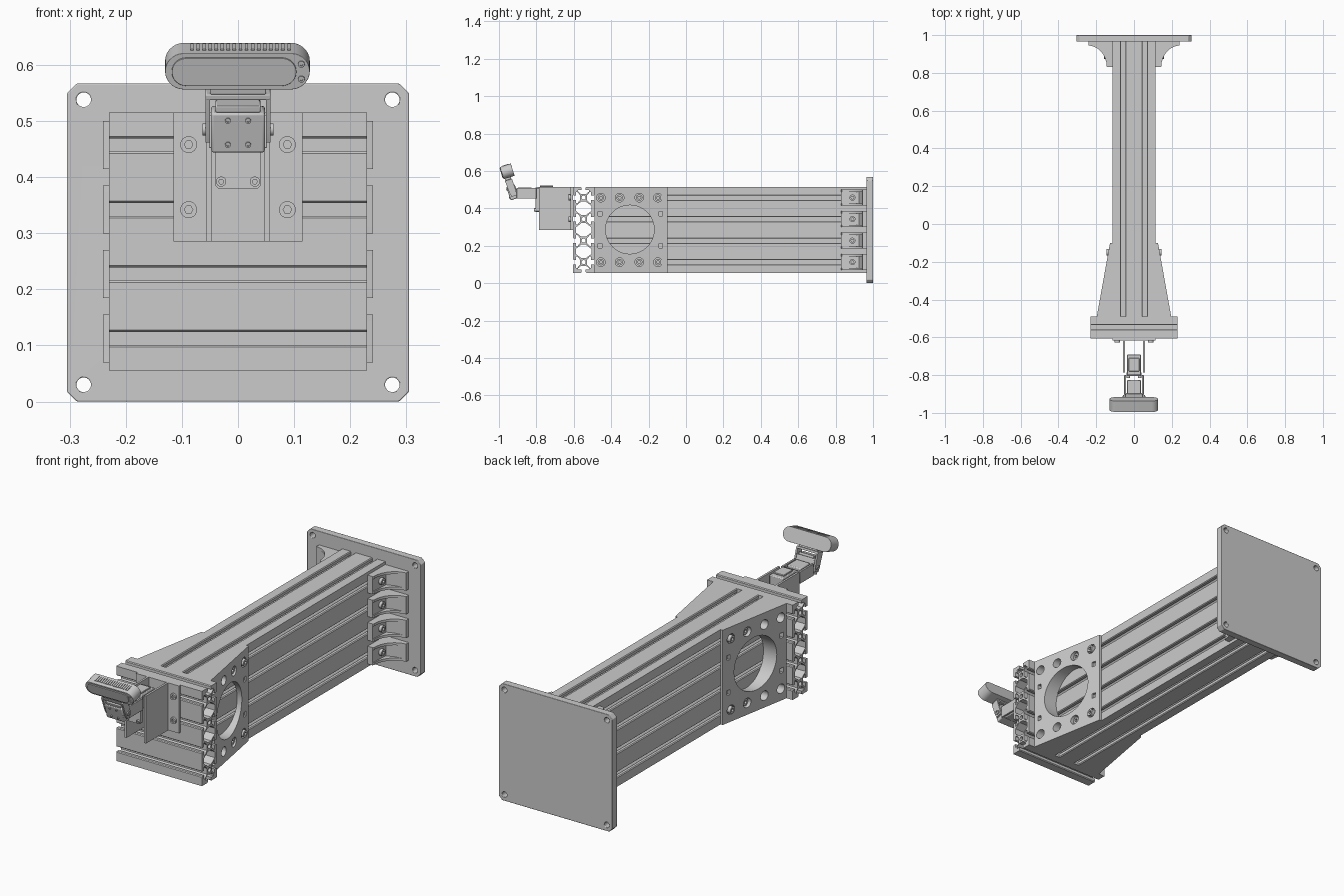
import bpy, bmesh
from math import sin, cos, pi, radians
from mathutils import Matrix, Vector

if "Cube" in bpy.data.objects:
    bpy.data.objects.remove(bpy.data.objects["Cube"])

COL = bpy.context.scene.collection
AXES = {'x': ((0, 1, 0), (0, 0, 1), (1, 0, 0)),
        'y': ((1, 0, 0), (0, 0, 1), (0, -1, 0)),
        'z': ((1, 0, 0), (0, 1, 0), (0, 0, 1))}


def smooth(ob):
    bpy.ops.object.select_all(action='DESELECT')
    ob.select_set(True)
    bpy.context.view_layer.objects.active = ob
    bpy.ops.object.shade_smooth_by_angle(angle=radians(30))


def bake(ob):
    """Return the evaluated mesh of an object"""
    dg = bpy.context.evaluated_depsgraph_get()
    return bpy.data.meshes.new_from_object(ob.evaluated_get(dg))


def prism(name, loops, a, b, axis, bevel=0, segs=2, pose=None):
    """Extrude 2D loops (outline first, then holes) from a to b along an axis"""
    cu = bpy.data.curves.new(name, 'CURVE')
    cu.dimensions, cu.fill_mode, cu.extrude = '2D', 'BOTH', abs(b - a) / 2
    for pts in loops:
        s = cu.splines.new('POLY')
        s.points.add(len(pts) - 1)
        for p, (u, v) in zip(s.points, pts):
            p.co = (u, v, 0, 1)
        s.use_cyclic_u = True
    tmp = bpy.data.objects.new(name + "_tmp", cu)
    COL.objects.link(tmp)
    me = bake(tmp)
    bpy.data.objects.remove(tmp)
    rot = Matrix([Vector(c) for c in AXES[axis]]).transposed().to_4x4()
    shift = Vector([(a + b) / 2 if k == axis else 0 for k in 'xyz'])
    me.transform(Matrix.Translation(shift) @ rot)
    if pose:
        me.transform(pose)
    bm = bmesh.new()
    bm.from_mesh(me)
    bmesh.ops.remove_doubles(bm, verts=bm.verts, dist=1e-5)
    bmesh.ops.recalc_face_normals(bm, faces=bm.faces)
    bm.to_mesh(me)
    bm.free()
    ob = bpy.data.objects.new(name, me)
    COL.objects.link(ob)
    if bevel:
        m = ob.modifiers.new("bevel", 'BEVEL')
        m.width, m.segments, m.limit_method = bevel, segs, 'ANGLE'
        m.angle_limit = radians(40)
    smooth(ob)
    return ob


def circle(u, v, r, n=24):
    return [(u + r * cos(2 * pi * i / n), v + r * sin(2 * pi * i / n)) for i in range(n)]


def rect(u0, u1, v0, v1, c=0):
    if not c:
        return [(u0, v0), (u1, v0), (u1, v1), (u0, v1)]
    return [(u0 + c, v0), (u1 - c, v0), (u1, v0 + c), (u1, v1 - c),
            (u1 - c, v1), (u0 + c, v1), (u0, v1 - c), (u0, v0 + c)]


def box(name, x, y, z, bevel=0, pose=None):
    return prism(name, [rect(*x, *y)], *z, 'z', bevel, 2, pose)


def bolt(name, u, v, r, a, b, axis, pose=None):
    """Socket-head bolt: a ring with a recessed floor, head facing b"""
    prism(name, [circle(u, v, r), circle(u, v, r * .5, 6)], a, b, axis, pose=pose)
    prism(name + "_floor", [circle(u, v, r * .6, 12)], a, a + (b - a) * .4, axis, pose=pose)


# T-slot extrusion section made of square cells
P = .115
ZC = [.1125 + P * i for i in range(4)]
HALF_SLOT = [(-.015, 0), (-.0115, .004), (-.0115, .017), (-.03, .017), (-.03, .024), (-.014, .038)]
SLOT = HALF_SLOT + [(-t, d) for t, d in reversed(HALF_SLOT)]
VOID = [(.041, .014), (.012, .036), (-.012, .036), (-.041, .014),
        (-.041, -.014), (-.012, -.036), (.012, -.036), (.041, -.014)]


def extrusion_section(nu, nv, cu, cv):
    u0, v0 = cu - nu * P / 2, cv - nv * P / 2
    u1, v1 = u0 + nu * P, v0 + nv * P
    out = []
    for (x, y), (tx, ty), n in (((u0, v0), (1, 0), nu), ((u1, v0), (0, 1), nv),
                                ((u1, v1), (-1, 0), nu), ((u0, v1), (0, -1), nv)):
        out.append((x, y))
        for i in range(n):
            for t, d in SLOT:
                s = (i + .5) * P + t
                out.append((x + tx * s - ty * d, y + ty * s + tx * d))
    loops = [out]
    for i in range(nu):
        for j in range(nv):
            u, v = u0 + (i + .5) * P, v0 + (j + .5) * P
            loops.append(circle(u, v, .011, 16))
            if j < nv - 1:
                loops.append([(u + a, v + P / 2 + b) for a, b in VOID])
            if i < nu - 1:
                loops.append([(u + P / 2 + b, v + a) for a, b in VOID])
    return loops


prism("main_column", extrusion_section(2, 4, 0, .285), -.49, .965, 'y')
prism("cross_beam", extrusion_section(1, 4, -.5475, .285), -.23, .23, 'x')

# Base plate with four countersunk holes
corners = [(sx * .275, z) for sx in (-1, 1) for z in (.03, .538)]
prism("base_plate", [rect(-.305, .305, 0, .567, .018)] + [circle(x, z, .013) for x, z in corners],
      .965, 1, 'y', .006)

for sx, side in ((-1, "left"), (1, "right")):
    # Corner brackets joining column and base plate
    curve = [(.245 - .1 * cos(a), .835 + .11 * sin(a)) for a in [i * pi / 16 for i in range(9)]]
    wall = [(sx * x, y) for x, y in [(.115, .965), (.115, .83), (.14, .83)] + curve[:-1] + [(.241, .945), (.241, .965)]]
    for i, z in enumerate(ZC):
        n = f"{side}_bracket_{i}"
        for dz in (-.043, .031):
            prism(n + "_wall", [wall], z + dz, z + dz + .012, 'z')
        foot = [(.115, .965), (.115, .83), (.14, .83), (.142, .86), (.148, .925),
                (.185, .938), (.241, .945), (.241, .965)]
        prism(n + "_foot", [[(sx * x, y) for x, y in foot]], z - .032, z + .032, 'z')
        bolt(n + "_bolt", .89, z, .016, sx * .14, sx * .158, 'x')

    # Wedge gusset with large round opening and counterbores
    tri = [(sx * .115, -.49), (sx * .197, -.49), (sx * .127, -.1), (sx * .115, -.1)]
    wedge = prism(f"{side}_wedge_gusset", [tri], .055, .515, 'z')
    ys = (-.455, -.355, -.25, -.15)
    cutters = [prism("cutter", [circle(-.3, .287, .13, 64)], sx * .1, sx * .25, 'x')]
    cutters += [prism("cutter", [circle(y, z, .023)], sx * .124, sx * .25, 'x')
                for y in ys for z in (ZC[0], ZC[3])]
    cutters += [prism("cutter", [rect(y - .01, y + .01, z - .012, z + .012)], sx * .123, sx * .25, 'x')
                for y in (-.46, -.135) for z in (.2, .37)]
    for c in cutters:
        c.hide_render = True
        m = wedge.modifiers.new("cut", 'BOOLEAN')
        m.operation, m.object, m.solver = 'DIFFERENCE', c, 'EXACT'
    bpy.context.view_layer.update()
    me = bake(wedge)
    wedge.modifiers.clear()
    wedge.data = me
    for c in cutters:
        bpy.data.objects.remove(c)
    smooth(wedge)
    for y in ys:
        for z in (ZC[0], ZC[3]):
            bolt(f"{side}_gusset_bolt", y, z, .017, sx * .12, sx * .145, 'x')

    # Cheek of the front bracket
    box(f"{side}_cheek", sorted((sx * .047, sx * .057)), (-.787, -.615), (.285, .515))
    for z in (.342, .458):
        bolt(f"{side}_flange_bolt", sx * .088, z, .015, -.615, -.627, 'y')

# Front bracket back plate
prism("bracket_plate", [rect(-.115, .115, .285, .515)], -.617, -.605, 'y')

# Pan joint carried between the cheeks
box("pan_servo", (-.036, .036), (-.8, -.69), (.445, .515), .004)
box("pan_servo_cap", (-.028, .028), (-.78, -.71), (.515, .523), .002)
prism("pan_mount_plate", [rect(-.041, .041, .38, .512, .006)], -.805, -.787, 'y')
for sx in (-1, 1):
    bolt("mount_bolt", sx * .03, .392, .009, -.805, -.814, 'y')
    box("link_cheek", sorted((sx * .042, sx * .052)), (-.905, -.8), (.452, .51), .002)
box("link_block", (-.036, .036), (-.9, -.825), (.452, .512), .004)

# Tilted head: servo, yoke and sensor share one pose
pose = Matrix.Translation((0, -.925, .485)) @ Matrix.Rotation(radians(18), 4, 'X')
box("tilt_servo", (-.048, .048), (-.025, .022), (-.036, .038), .004, pose)
box("tilt_servo_case", (-.04, .04), (-.02, .018), (.038, .05), .002, pose)
for sx in (-1, 1):
    side = sorted((sx * .05, sx * .058))
    prism("yoke_arm", [[(-.014, -.02), (.014, -.02), (.018, 0), (.018, .07), (-.022, .07), (-.018, 0)]],
          *side, 'x', pose=pose)
    bolt("yoke_pivot", 0, 0, .011, sx * .058, sx * .063, 'x', pose)
    for z in (-.02, .025):
        bolt("servo_screw", sx * .018, z, .005, -.025, -.029, 'y', pose)
box("yoke_bridge", (-.058, .058), (-.022, .018), (.062, .072), .002, pose)
box("sensor_foot", (-.05, .05), (-.02, .014), (.072, .088), .002, pose)

# Pill-shaped sensor head
head = Matrix.Translation((0, -.958, .597)) @ Matrix.Rotation(radians(18), 4, 'X')


def pill(x0, x1, h):
    r = h / 2
    arc = [-pi / 2 + i * pi / 14 for i in range(15)]
    return [(x1 - r + r * cos(a), r * sin(a)) for a in arc] + \
           [(x0 + r - r * cos(a), -r * sin(a)) for a in arc]


prism("sensor_body", [pill(-.13, .128, .068)], -.028, .033, 'y', .01, 3, head)
prism("sensor_face", [pill(-.118, .104, .052)], -.032, -.02, 'y', .003, 2, head)
for z in (-.014, .014):
    bolt("sensor_screw", .113, z, .006, -.027, -.031, 'y', head)
for i in range(17):
    x = -.085 + i * .0108
    box("sensor_vent", (x, x + .006), (-.012, .02), (.033, .037), 0, head)
